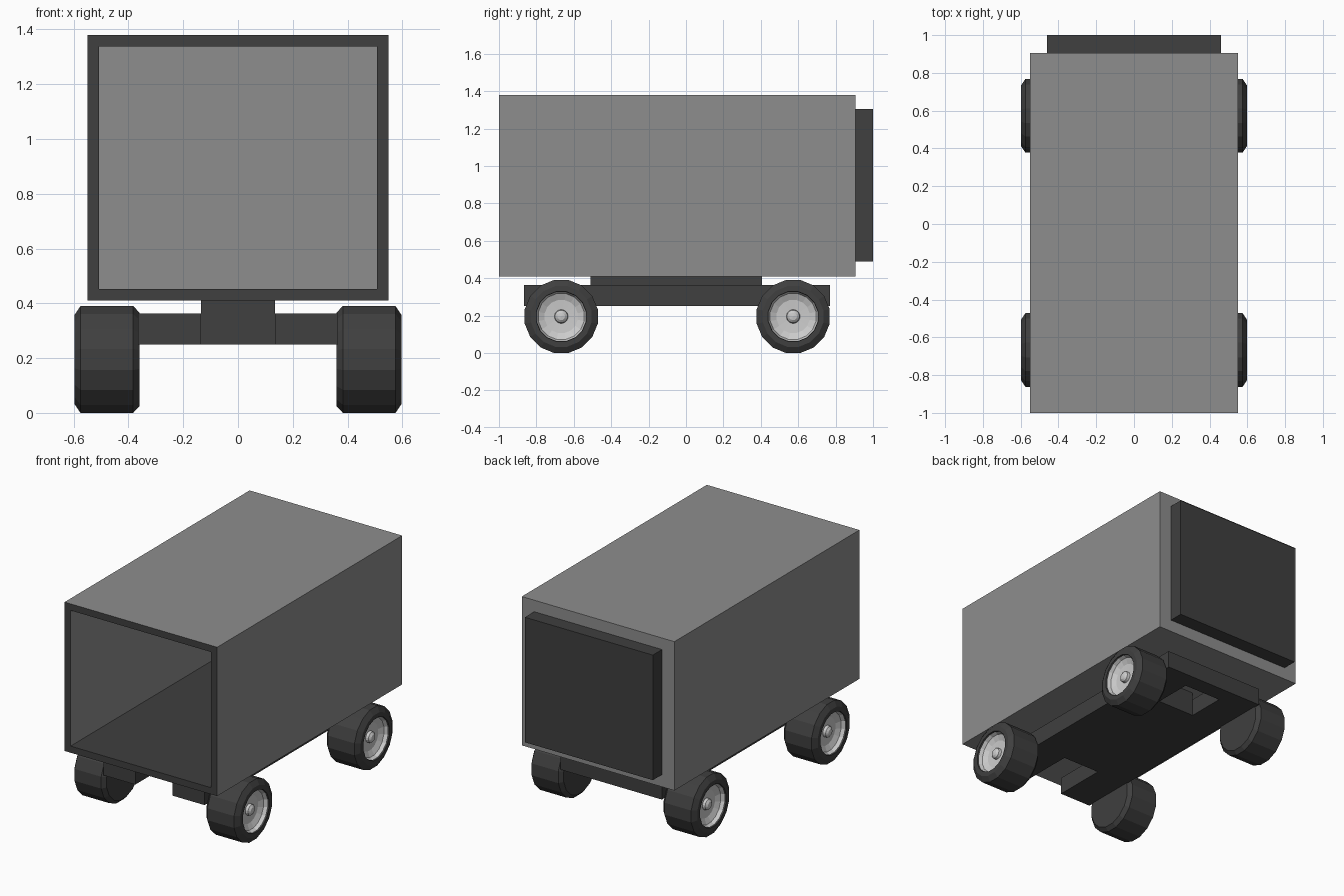
import bpy, bmesh, math

if "Cube" in bpy.data.objects:
    bpy.data.objects.remove(bpy.data.objects["Cube"])


def material(name, value):
    mat = bpy.data.materials.new(name)
    mat.diffuse_color = (value, value, value, 1)
    mat.use_nodes = True
    mat.node_tree.nodes["Principled BSDF"].inputs["Base Color"].default_value = mat.diffuse_color
    return mat


GREY = material("mid_grey", 0.27)
DARK = material("dark_grey", 0.05)
LIGHT = material("light_grey", 0.55)


def finish(name, bm, *mats):
    bmesh.ops.recalc_face_normals(bm, faces=bm.faces)
    mesh = bpy.data.meshes.new(name)
    bm.to_mesh(mesh)
    bm.free()
    for mat in mats:
        mesh.materials.append(mat)
    obj = bpy.data.objects.new(name, mesh)
    bpy.context.collection.objects.link(obj)
    return obj


def box_bm(x, y, z):
    """Box spanning the given (low, high) ranges."""
    bm = bmesh.new()
    bmesh.ops.create_cube(bm, size=1)
    for v in bm.verts:
        v.co = [r[0] if c < 0 else r[1] for r, c in zip((x, y, z), v.co)]
    return bm


def box(name, x, y, z):
    return finish(name, box_bm(x, y, z), DARK)


def cut(target, cutter):
    mod = target.modifiers.new("cut", 'BOOLEAN')
    mod.operation = 'DIFFERENCE'
    mod.solver = 'EXACT'
    mod.object = cutter
    cutter.hide_render = True
    cutter.hide_set(True)


# Cargo box: open at the front, thin walls, dark rim and floor
bm = box_bm((-0.55, 0.55), (-1.0, 0.905), (0.41, 1.38))
bm.normal_update()
front = min(bm.faces, key=lambda f: f.calc_center_median().y)
rim = bmesh.ops.inset_region(bm, faces=[front], thickness=0.043, use_even_offset=True)["faces"]
for f in rim:
    f.material_index = 1
inner = bmesh.ops.extrude_discrete_faces(bm, faces=[front])["faces"][0]
bmesh.ops.translate(bm, verts=inner.verts, vec=(0, 1.862, 0))
for f in bm.faces:
    c = f.calc_center_median()
    if abs(c.z - 0.453) < 0.01 and abs(c.y) < 0.5:
        f.material_index = 1
finish("cargo_box", bm, GREY, DARK)

# Raised panel on the back
box("rear_panel", (-0.461, 0.461), (0.905, 1.0), (0.49, 1.305))

# Chassis plate with a front notch and a rear hole, plus the spacer above it
chassis = box("chassis", (-0.365, 0.365), (-0.865, 0.77), (0.25, 0.363))
cut(chassis, box("notch_cutter", (-0.135, 0.135), (-1.0, -0.51), (0.1, 0.5)))
cut(chassis, box("hole_cutter", (-0.135, 0.135), (0.405, 0.66), (0.1, 0.5)))
box("chassis_spacer", (-0.135, 0.135), (-0.51, 0.405), (0.363, 0.41))


def lathe(name, profile, side, y, mat, sides=16):
    """Spin (x, radius) points around the wheel axle."""
    bm = bmesh.new()
    rings = []
    for x, r in profile:
        if r == 0:
            rings.append([bm.verts.new((side * x, y, 0.195))] * sides)
            continue
        ring = []
        for i in range(sides):
            a = 2 * math.pi * (i + 0.5) / sides
            ring.append(bm.verts.new((side * x, y + r * math.cos(a), 0.195 + r * math.sin(a))))
        rings.append(ring)
    for a, b in zip(rings, rings[1:]):
        for i in range(sides):
            j = (i + 1) % sides
            bm.faces.new(list(dict.fromkeys((a[i], a[j], b[j], b[i]))))
    # Open profiles are oriented by the direction they are spun
    bmesh.ops.recalc_face_normals(bm, faces=bm.faces)
    return finish(name, bm, mat)


# Wheels: chamfered tyre with a dished recess, lined by a light rim and hub cap
tyre = [(0.36, 0), (0.36, 0.175), (0.383, 0.199), (0.575, 0.199), (0.597, 0.165),
        (0.597, 0.136), (0.56, 0.13), (0.54, 0.09), (0.54, 0)]
rim = [(0.54, 0), (0.54, 0.085), (0.559, 0.13), (0.59, 0.136), (0.565, 0.125),
       (0.548, 0.09), (0.545, 0.037), (0.563, 0.034), (0.574, 0.02), (0.577, 0)]
for end, y in (("front", -0.667), ("rear", 0.573)):
    for label, side in (("left", -1), ("right", 1)):
        lathe(f"{end}_{label}_tyre", tyre, side, y, DARK)
        lathe(f"{end}_{label}_rim", rim, side, y, LIGHT)
